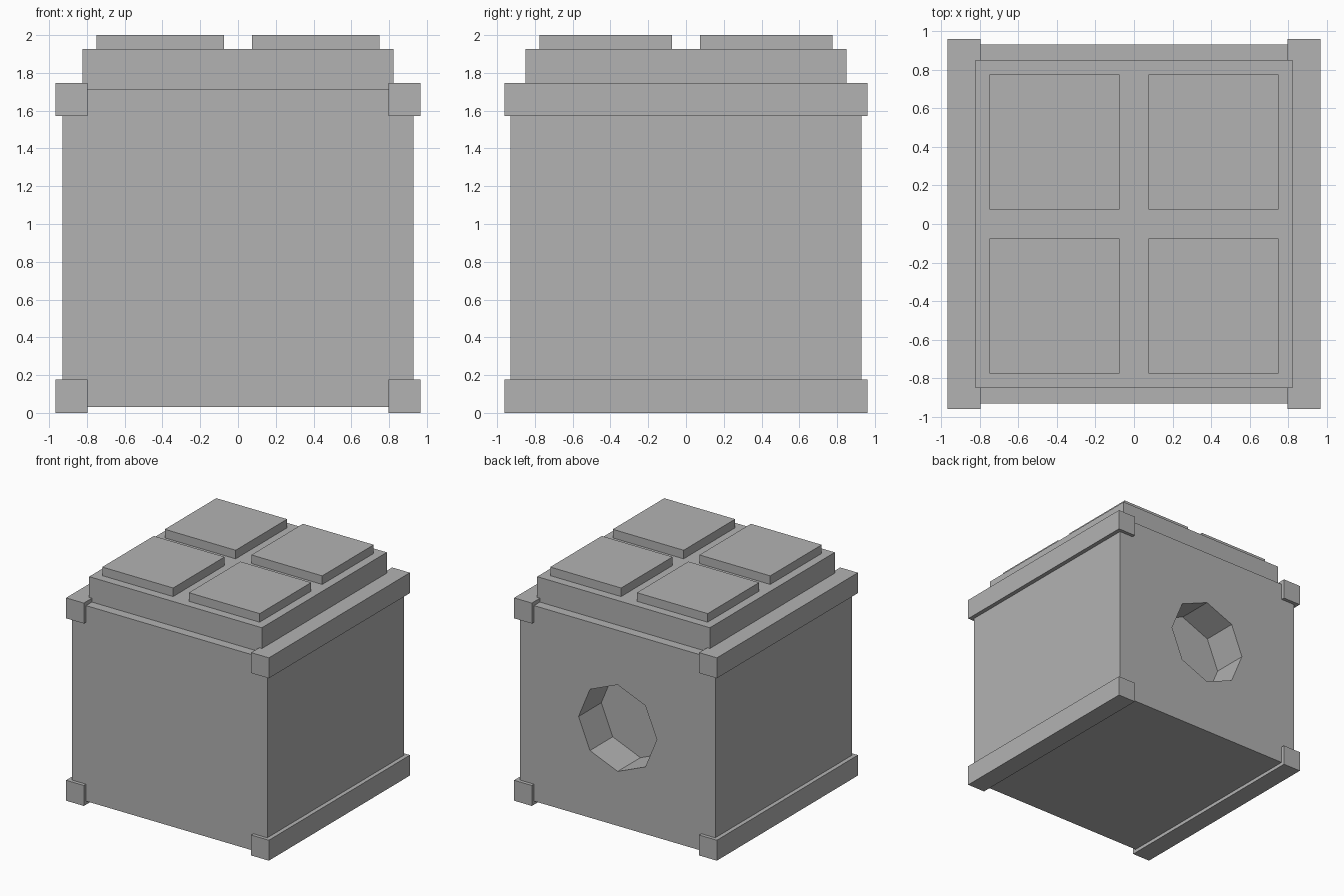
import bpy
import math

if "Cube" in bpy.data.objects:
    bpy.data.objects.remove(bpy.data.objects["Cube"])

grey = bpy.data.materials.new("plain_grey")
grey.diffuse_color = (0.448, 0.448, 0.448, 1)
grey.use_nodes = True
grey.node_tree.nodes["Principled BSDF"].inputs["Base Color"].default_value = grey.diffuse_color


def box(name, x, y, z):
    """Box spanning the given (min, max) ranges."""
    spans = (x, y, z)
    bpy.ops.mesh.primitive_cube_add(size=1, location=[(a + b) / 2 for a, b in spans])
    ob = bpy.context.object
    ob.name = name
    ob.scale = [b - a for a, b in spans]
    bpy.ops.object.transform_apply(location=False, rotation=False, scale=True)
    ob.data.materials.append(grey)
    return ob


# Main block
BOTTOM, TOP, HALF = 0.03, 1.714, 0.93
body = box("body", (-HALF, HALF), (-HALF, HALF), (BOTTOM, TOP))

# Octagonal recess in the back face, with a corner pointing straight up
DEPTH = 0.31
bpy.ops.mesh.primitive_cylinder_add(
    vertices=8, radius=0.373, depth=2 * DEPTH,
    location=(0, HALF, (BOTTOM + TOP) / 2), rotation=(math.pi / 2, 0, 0))
cutter = bpy.context.object
cutter.name = "recess_cutter"
cutter.hide_render = True
cutter.data.materials.append(grey)
cut = body.modifiers.new("recess", 'BOOLEAN')
cut.operation = 'DIFFERENCE'
cut.solver = 'EXACT'
cut.object = cutter
bpy.context.view_layer.objects.active = body
bpy.ops.object.modifier_apply(modifier=cut.name)
bpy.data.objects.remove(cutter)

# Raised slab on top
box("top_slab", (-0.823, 0.823), (-0.85, 0.85), (TOP, 1.926))

for side, sx in (("left", -1), ("right", 1)):
    # Edge rails running front to back
    rail_x = sorted((sx * 0.797, sx * 0.966))
    box(side + "_bottom_rail", rail_x, (-0.96, 0.96), (0.0, 0.176))
    box(side + "_top_rail", rail_x, (-0.96, 0.96), (1.571, 1.747))

    # Four square pads on the slab
    for end, sy in (("front", -1), ("back", 1)):
        box(f"{end}_{side}_pad", sorted((sx * 0.075, sx * 0.75)),
            sorted((sy * 0.075, sy * 0.776)), (1.926, 2.0))
